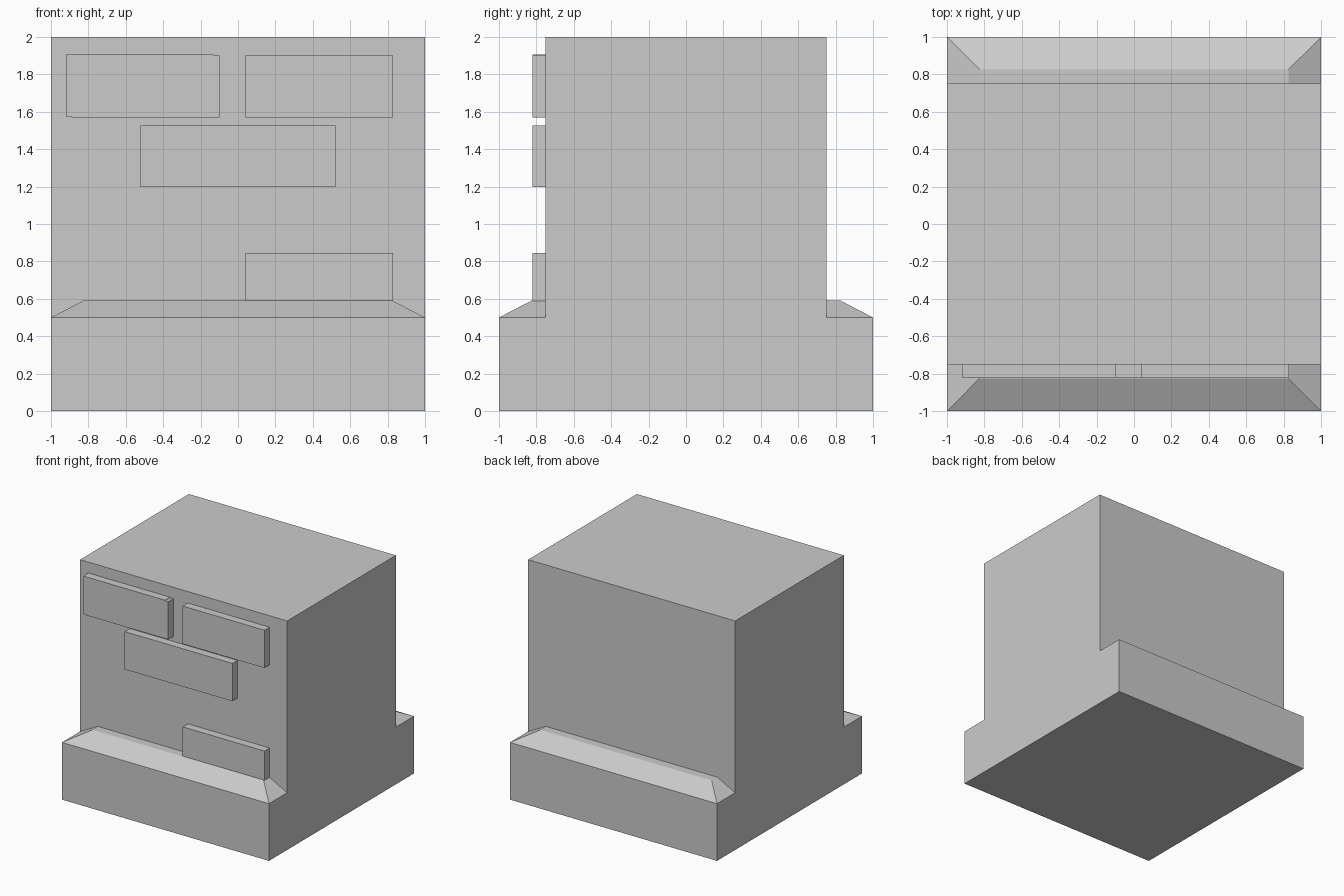
import bpy
import bmesh

if "Cube" in bpy.data.objects:
    bpy.data.objects.remove(bpy.data.objects["Cube"])


def make_object(name, bm):
    mesh = bpy.data.meshes.new(name)
    bm.to_mesh(mesh)
    bm.free()
    obj = bpy.data.objects.new(name, mesh)
    bpy.context.collection.objects.link(obj)
    return obj


def box_bmesh(x0, x1, y0, y1, z0, z1):
    bm = bmesh.new()
    bmesh.ops.create_cube(bm, size=1)
    for v in bm.verts:
        v.co = (x0 if v.co.x < 0 else x1,
                y0 if v.co.y < 0 else y1,
                z0 if v.co.z < 0 else z1)
    return bm


# Footing: square block whose top is inset and raised into a sloped ledge
bm = box_bmesh(-1, 1, -1, 1, 0, 0.5)
top = max(bm.faces, key=lambda f: f.calc_center_median().z)
bmesh.ops.inset_region(bm, faces=[top], thickness=0.245, depth=0.09)
make_object("sloped_footing", bm)

# Wall: full width, narrower depth
make_object("wall_block", box_bmesh(-1, 1, -0.75, 0.75, 0.5, 2))

# Raised bricks on the front: left edge, right edge, bottom (0.33 tall each)
bricks = {
    "upper_left_brick": (-0.92, -0.13, 1.575),
    "upper_left_brick_overlap": (-0.89, -0.10, 1.57),
    "upper_right_brick": (0.04, 0.83, 1.57),
    "middle_brick": (-0.52, 0.52, 1.197),
    "lower_right_brick": (0.04, 0.83, 0.515),
}
for name, (x0, x1, z0) in bricks.items():
    make_object(name, box_bmesh(x0, x1, -0.82, -0.74, z0, z0 + 0.33))
